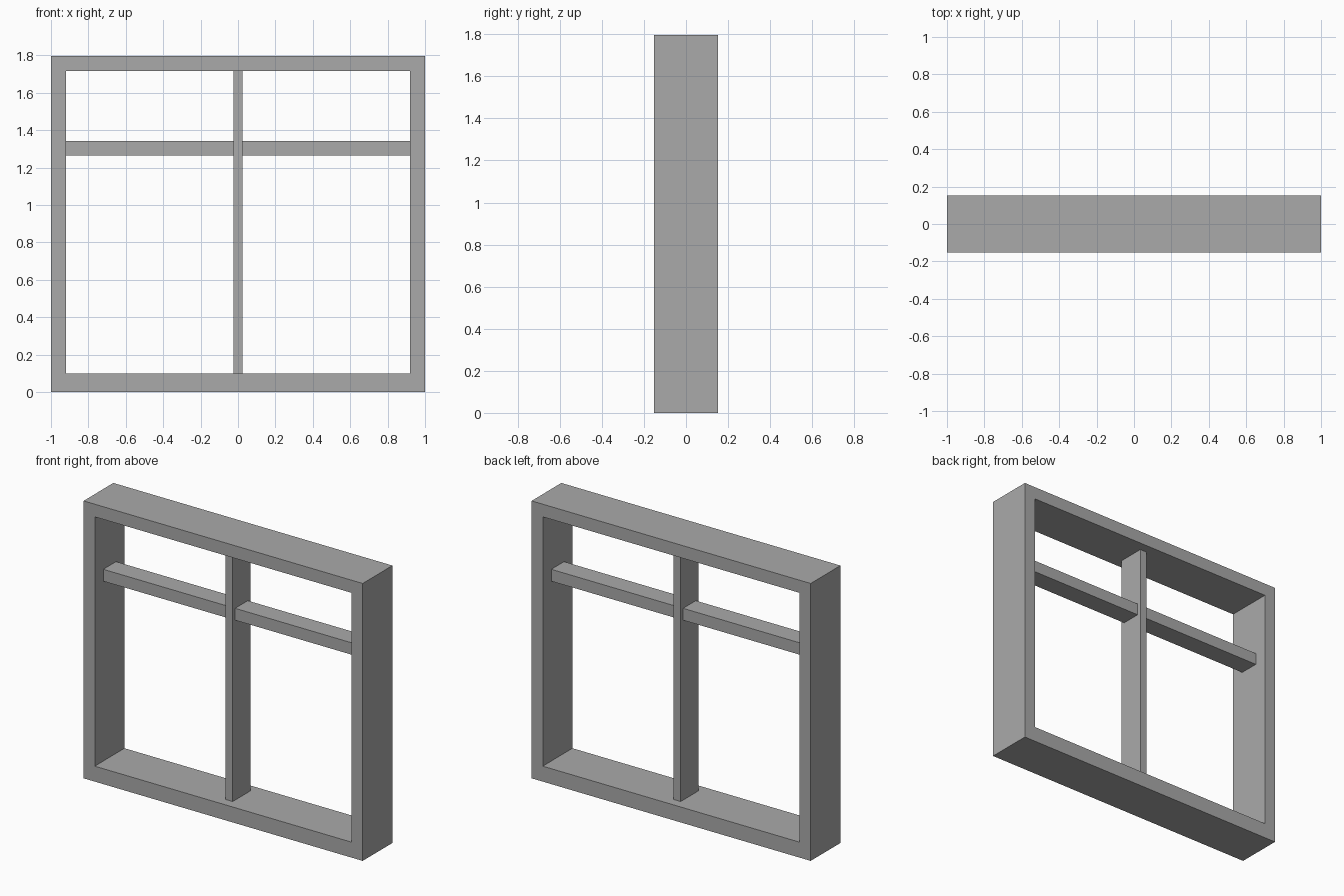
import bpy
import bmesh

cube = bpy.data.objects.get("Cube")
if cube:
    bpy.data.objects.remove(cube, do_unlink=True)

# Overall sizes
HALF_W, HEIGHT, HALF_D = 1.0, 1.797, 0.152
INNER_X, SILL_TOP, HEAD_BOTTOM = 0.92, 0.10, 1.715
MULLION_X, MULLION_D = 0.025, 0.09
BAR_LOW, BAR_HIGH, BAR_D = 1.265, 1.342, 0.065

grey = bpy.data.materials.new("frame_grey")
grey.use_nodes = True
grey.diffuse_color = (0.4, 0.4, 0.4, 1)
grey.node_tree.nodes["Principled BSDF"].inputs["Base Color"].default_value = grey.diffuse_color


def finish(name, bm):
    bmesh.ops.recalc_face_normals(bm, faces=bm.faces)
    mesh = bpy.data.meshes.new(name)
    bm.to_mesh(mesh)
    bm.free()
    mesh.materials.append(grey)
    obj = bpy.data.objects.new(name, mesh)
    bpy.context.collection.objects.link(obj)
    return obj


def rectangle(bm, x0, x1, z0, z1, y):
    return [bm.verts.new((x, y, z)) for x, z in ((x0, z0), (x1, z0), (x1, z1), (x0, z1))]


def extrude_back(bm, depth):
    result = bmesh.ops.extrude_face_region(bm, geom=bm.faces[:], use_keep_orig=True)
    verts = [v for v in result["geom"] if isinstance(v, bmesh.types.BMVert)]
    bmesh.ops.translate(bm, verts=verts, vec=(0, depth, 0))


def bar(name, x0, x1, z0, z1, half_depth):
    bm = bmesh.new()
    bm.faces.new(rectangle(bm, x0, x1, z0, z1, -half_depth))
    extrude_back(bm, 2 * half_depth)
    return finish(name, bm)


# Outer frame: a mitred ring extruded through its depth
bm = bmesh.new()
outer = rectangle(bm, -HALF_W, HALF_W, 0, HEIGHT, -HALF_D)
inner = rectangle(bm, -INNER_X, INNER_X, SILL_TOP, HEAD_BOTTOM, -HALF_D)
for i in range(4):
    j = (i + 1) % 4
    bm.faces.new((outer[i], outer[j], inner[j], inner[i]))
extrude_back(bm, 2 * HALF_D)
finish("outer_frame", bm)

# Central upright
bar("centre_mullion", -MULLION_X, MULLION_X, SILL_TOP, HEAD_BOTTOM, MULLION_D)

# Cross bars on either side of the upright
bar("right_cross_bar", -INNER_X, -MULLION_X, BAR_LOW, BAR_HIGH, BAR_D)
bar("left_cross_bar", MULLION_X, INNER_X, BAR_LOW, BAR_HIGH, BAR_D)
